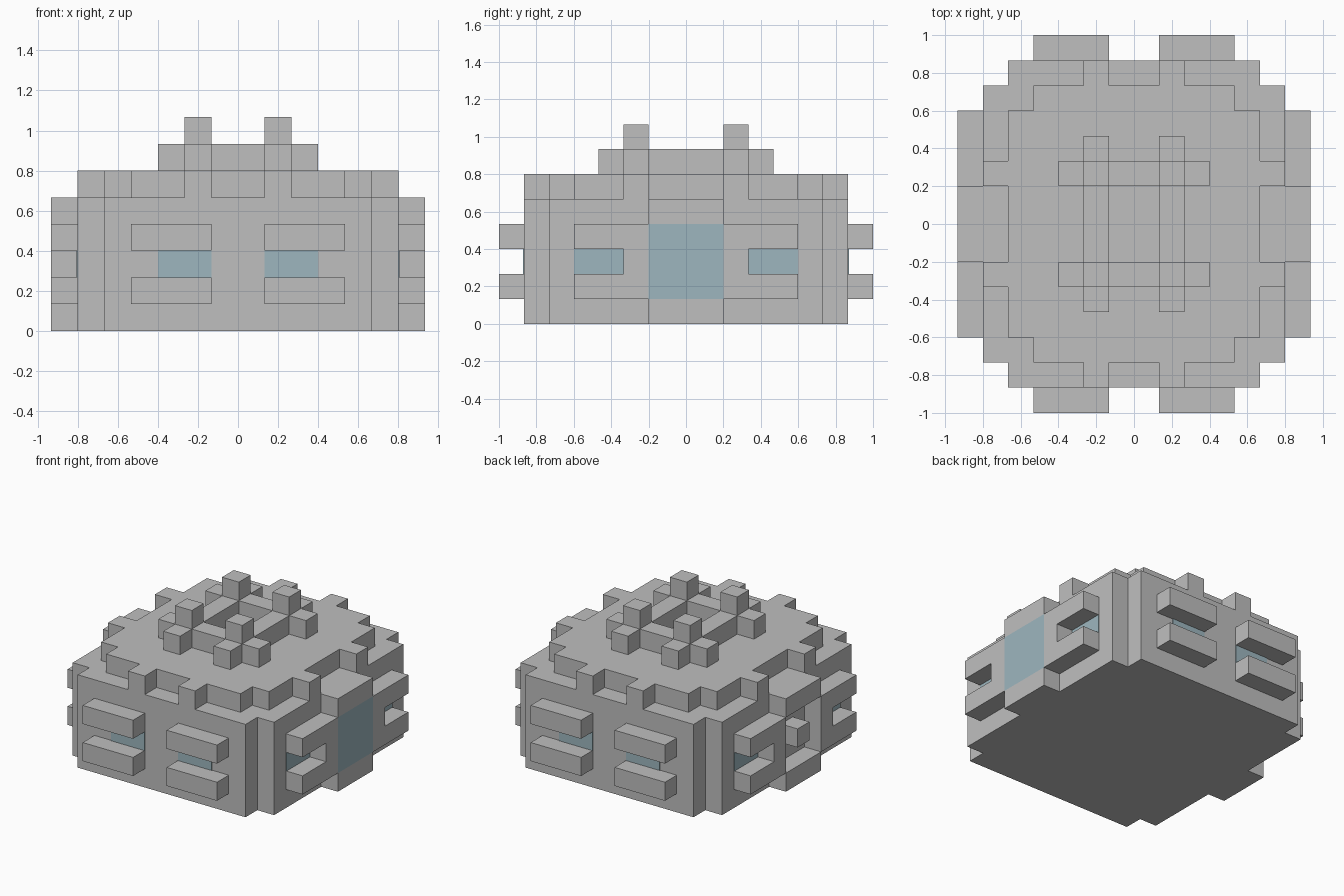
import bpy
import bmesh

U = 2 / 15  # one block

cube = bpy.data.objects.get("Cube")
if cube:
    bpy.data.objects.remove(cube, do_unlink=True)


def material(name, color):
    mat = bpy.data.materials.new(name)
    mat.use_nodes = True
    mat.diffuse_color = color
    mat.node_tree.nodes["Principled BSDF"].inputs["Base Color"].default_value = color
    return mat


STONE = material("pale grey stone", (0.52, 0.52, 0.52, 1))
GLASS = material("blue glass", (0.34, 0.47, 0.52, 1))


def finish(name, bm, mat):
    bmesh.ops.recalc_face_normals(bm, faces=bm.faces)
    bmesh.ops.scale(bm, vec=(U, U, U), verts=bm.verts)
    mesh = bpy.data.meshes.new(name)
    bm.to_mesh(mesh)
    bm.free()
    mesh.materials.append(mat)
    obj = bpy.data.objects.new(name, mesh)
    bpy.context.collection.objects.link(obj)
    return obj


def extrude(name, points, offset, mat=STONE):
    """Extrude a flat outline of 3D points by an offset, in blocks."""
    bm = bmesh.new()
    face = bm.faces.new([bm.verts.new(p) for p in points])
    new = bmesh.ops.extrude_face_region(bm, geom=[face], use_keep_orig=True)["geom"]
    moved = [v for v in new if isinstance(v, bmesh.types.BMVert)]
    bmesh.ops.translate(bm, vec=offset, verts=moved)
    return finish(name, bm, mat)


def box(name, xs, ys, zs, mat=STONE):
    (x0, x1), (y0, y1), (z0, z1) = sorted(xs), sorted(ys), sorted(zs)
    outline = [(x0, y0, z0), (x1, y0, z0), (x1, y1, z0), (x0, y1, z0)]
    return extrude(name, outline, (0, 0, z1 - z0), mat)


def slab(name, quarter, z0, z1):
    """Mirror a quarter plan into all four corners and extrude it upward."""
    half = quarter + [(-x, y) for x, y in reversed(quarter)]
    plan = half + [(-x, -y) for x, y in half]
    return extrude(name, [(x, y, z0) for x, y in plan], (0, 0, z1 - z0))


# Main walls and the notched roof
slab("walls", [(6, 5.5), (5, 5.5), (5, 6.5)], 0, 5)
slab("roof", [(5, 1.5), (6, 1.5), (6, 2.5), (5, 2.5), (5, 4.5), (4, 4.5),
              (4, 5.5), (2, 5.5), (2, 6.5), (1, 6.5), (1, 5.5)], 5, 6)

PANE = 0.04  # pane thickness in blocks
SHUTTER = [(1.5, 1), (4.5, 1), (4.5, 2), (2.5, 2),
           (2.5, 3), (4.5, 3), (4.5, 4), (1.5, 4)]

# Front and back windows with a ledge above and below
for sy, end in ((-1, "front"), (1, "back")):
    for sx, side in ((-1, "right"), (1, "left")):
        tag = f"{end}_{side}"
        box(f"{tag}_window", (sx, 3 * sx), (6.5 * sy, (6.5 + PANE) * sy), (2, 3), GLASS)
        for z, level in ((1, "lower"), (3, "upper")):
            box(f"{tag}_{level}_ledge", (sx, 4 * sx), (6.5 * sy, 7.5 * sy), (z, z + 1))

# Side windows with C-shaped surrounds, and door sills and lintels
for sx, side in ((-1, "right"), (1, "left")):
    for sy, end in ((-1, "front"), (1, "back")):
        tag = f"{side}_{end}"
        extrude(f"{tag}_surround", [(6 * sx, y * sy, z) for y, z in SHUTTER], (sx, 0, 0))
        box(f"{tag}_side_window", (6 * sx, (6 + PANE) * sx),
            (2.5 * sy, 4.5 * sy), (2, 3), GLASS)
    box(f"{side}_door_sill", (6 * sx, 7 * sx), (-1.5, 1.5), (0, 1))
    box(f"{side}_door_lintel", (6 * sx, 7 * sx), (-1.5, 1.5), (4, 5))

# Glazed doorway on one side, open recess with a block on the other
box("left_door_glass", (6, 7), (-1.5, 1.5), (1, 4), GLASS)
box("right_door_block", (-7, -6), (-0.5, 0.5), (2, 3))

# Crossed rooftop beams with posts where they meet
for sy, end in ((-1, "front"), (1, "back")):
    box(f"{end}_roof_beam", (-3, 3), (1.5 * sy, 2.5 * sy), (6, 7))
    for sx, side in ((-1, "right"), (1, "left")):
        box(f"{end}_{side}_beam_end", (sx, 2 * sx), (2.5 * sy, 3.5 * sy), (6, 7))
        box(f"{end}_{side}_post", (sx, 2 * sx), (1.5 * sy, 2.5 * sy), (7, 8))
for sx, side in ((-1, "right"), (1, "left")):
    box(f"{side}_roof_beam", (sx, 2 * sx), (-1.5, 1.5), (6, 7))
